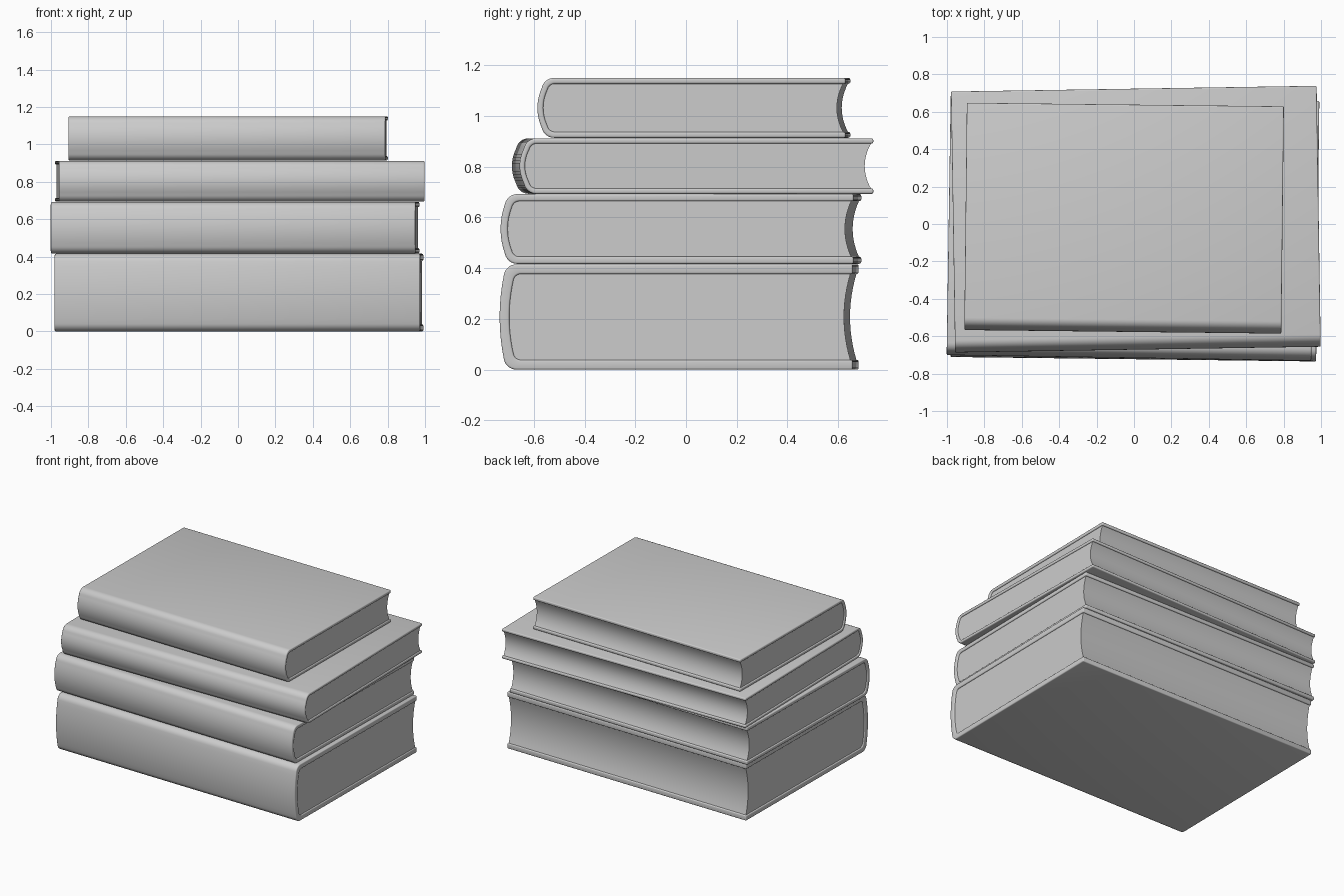
import bpy, bmesh, math

if "Cube" in bpy.data.objects:
    bpy.data.objects.remove(bpy.data.objects["Cube"])


def spine_curve(depth, height, inset, radius, end_y):
    """Open C profile in (y, z): top edge, rounded bulging spine, bottom edge."""
    half = height / 2 - inset
    bulge = 0.016
    y0 = -depth / 2 + inset + bulge
    r = radius
    top = [(end_y, half)]
    for i in range(9):
        a = math.radians(90 + 78 * i / 8)
        top.append((y0 + r + r * math.cos(a), half - r + r * math.sin(a)))
    y_edge, z_edge = top[-1]
    for i in range(1, 6):
        s = 1 - i / 6
        top.append((y_edge - (y_edge - y0 + bulge) * (1 - s * s), z_edge * s))
    mid = (y0 - bulge, 0)
    return top + [mid] + [(y, -z) for y, z in reversed(top)]


def finish(name, bm, loc, rot):
    bmesh.ops.recalc_face_normals(bm, faces=bm.faces)
    mesh = bpy.data.meshes.new(name)
    bm.to_mesh(mesh)
    bm.free()
    ob = bpy.data.objects.new(name, mesh)
    bpy.context.collection.objects.link(ob)
    ob.location = loc
    ob.rotation_euler.z = math.radians(rot)
    bpy.ops.object.select_all(action='DESELECT')
    ob.select_set(True)
    bpy.context.view_layer.objects.active = ob
    bpy.ops.object.shade_smooth_by_angle(angle=math.radians(40))


def extrude_x(bm, faces, width):
    res = bmesh.ops.extrude_face_region(bm, geom=faces)
    moved = [v for v in res['geom'] if isinstance(v, bmesh.types.BMVert)]
    bmesh.ops.translate(bm, verts=moved, vec=(width, 0, 0))


def book(label, cx, cy, z0, z1, width, depth, board, rot):
    height = z1 - z0
    loc = (cx, cy, (z0 + z1) / 2)
    fore = depth / 2

    # wrapped cover: boards and spine
    bm = bmesh.new()
    outer = spine_curve(depth, height, 0, 0.05, fore)
    inner = spine_curve(depth, height, board, 0.03, fore)
    a = [bm.verts.new((-width / 2, y, z)) for y, z in outer]
    b = [bm.verts.new((-width / 2, y, z)) for y, z in inner]
    faces = [bm.faces.new((a[i], a[i + 1], b[i + 1], b[i])) for i in range(len(a) - 1)]
    extrude_x(bm, faces, width)
    bmesh.ops.recalc_face_normals(bm, faces=bm.faces)
    sharp = [e for e in bm.edges if len(e.link_faces) == 2 and e.calc_face_angle() > 0.9]
    bmesh.ops.bevel(bm, geom=sharp, offset=0.007, segments=3, profile=0.5, affect='EDGES')
    finish(label + "_book_cover", bm, loc, rot)

    # page block with hollow fore edge
    bm = bmesh.new()
    edge = fore - 0.008
    prof = spine_curve(depth, height, board - 0.003, 0.03, edge)
    half = prof[0][1]
    hollow = [(edge - 0.026 * (1 - s * s), half * s)
              for s in [-1 + i / 6 for i in range(1, 12)]]
    pw = width - 0.016
    face = bm.faces.new([bm.verts.new((-pw / 2, y, z)) for y, z in prof + hollow])
    extrude_x(bm, [face], pw)
    finish(label + "_book_pages", bm, loc, rot)


# stack from bottom to top
book("bottom", 0.005, -0.027, 0.0, 0.415, 1.955, 1.392, 0.038, -0.7)
book("second", -0.016, -0.02, 0.417, 0.692, 1.95, 1.392, 0.028, -0.9)
book("third", 0.01, 0.026, 0.693, 0.912, 1.955, 1.395, 0.021, 0.9)
book("top", -0.053, 0.031, 0.914, 1.15, 1.695, 1.215, 0.023, -0.65)
